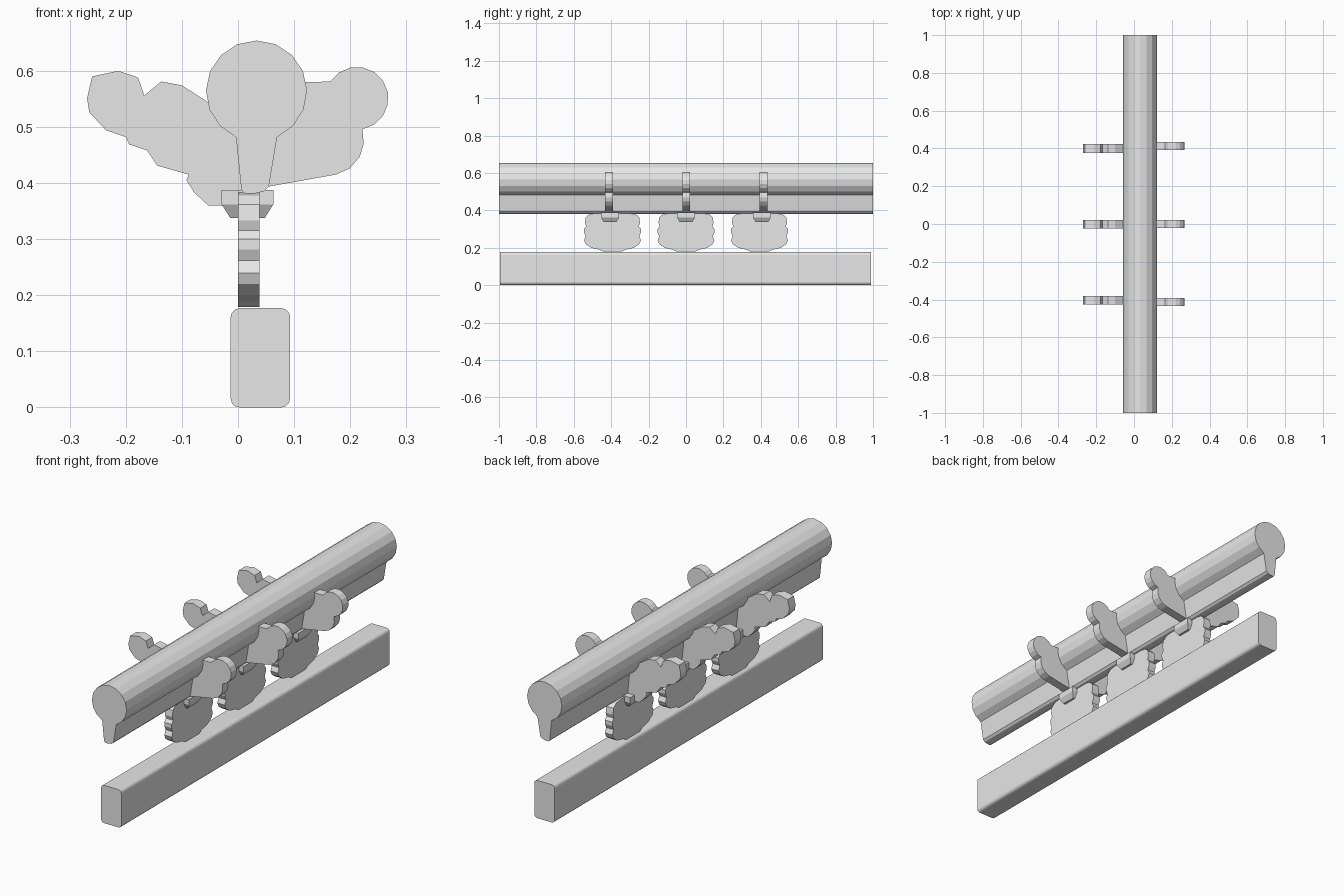
import bpy
import bmesh
from math import cos, sin, radians
from mathutils import Vector

cube = bpy.data.objects.get("Cube")
if cube:
    bpy.data.objects.remove(cube, do_unlink=True)

grey = bpy.data.materials.new("plain grey")
grey.use_nodes = True
grey.diffuse_color = (0.8, 0.8, 0.8, 1)
grey.node_tree.nodes["Principled BSDF"].inputs["Base Color"].default_value = (0.8, 0.8, 0.8, 1)


def finish(name, bm):
    bmesh.ops.recalc_face_normals(bm, faces=bm.faces)
    mesh = bpy.data.meshes.new(name)
    bm.to_mesh(mesh)
    bm.free()
    mesh.materials.append(grey)
    obj = bpy.data.objects.new(name, mesh)
    bpy.context.collection.objects.link(obj)
    return obj


def extrude(name, points, axis, start, end):
    """Extrude a closed profile along x (points are y, z) or y (points are x, z)."""
    bm = bmesh.new()
    if axis == "x":
        verts = [bm.verts.new((start, a, b)) for a, b in points]
        shift = Vector((end - start, 0, 0))
    else:
        verts = [bm.verts.new((a, start, b)) for a, b in points]
        shift = Vector((0, end - start, 0))
    face = bm.faces.new(verts)
    new = bmesh.ops.extrude_face_region(bm, geom=[face], use_keep_orig=True)["geom"]
    bmesh.ops.translate(bm, vec=shift, verts=[g for g in new if isinstance(g, bmesh.types.BMVert)])
    return finish(name, bm)


def arc(cx, cz, r, first, last, steps):
    angles = [radians(first + (last - first) * i / steps) for i in range(steps + 1)]
    return [(cx + r * cos(a), cz + r * sin(a)) for a in angles]


# Top rail: round head on a tapering stem
stem = [(0.006, 0.388), (0.012, 0.381), (0.028, 0.381), (0.046, 0.385), (0.055, 0.394)]
extrude("top_rail", arc(0.033, 0.564, 0.09, -66, 246, 14) + stem, "y", -1, 1)

# Bottom beam with softened long edges
r = 0.016
beam = (arc(0.093 - r, r, r, -90, 0, 3) + arc(0.093 - r, 0.177 - r, r, 0, 90, 3)
        + arc(r - 0.013, 0.177 - r, r, 90, 180, 3) + arc(r - 0.013, r, r, 180, 270, 3))
extrude("bottom_beam", beam, "y", -0.995, 0.99)

# Scalloped plate, half outline from bottom to top
half = [(0.05, 0.179), (0.07, 0.19), (0.115, 0.2), (0.144, 0.22), (0.152, 0.24),
        (0.143, 0.262), (0.152, 0.282), (0.152, 0.3), (0.141, 0.315), (0.147, 0.333),
        (0.143, 0.362), (0.125, 0.378), (0.09, 0.384)]
plate = half + [(-y, z) for y, z in reversed(half)]

# Jagged bracket on the -x side
jagged = [(0.01, 0.365), (-0.026, 0.36), (-0.053, 0.36), (-0.078, 0.383), (-0.092, 0.405),
          (-0.088, 0.415), (-0.144, 0.431), (-0.162, 0.458), (-0.194, 0.469), (-0.2, 0.482),
          (-0.235, 0.494), (-0.265, 0.526), (-0.269, 0.551), (-0.26, 0.59), (-0.213, 0.6),
          (-0.178, 0.588), (-0.167, 0.556), (-0.137, 0.581), (-0.1, 0.574), (-0.053, 0.544),
          (0.01, 0.52)]

# Rounded bracket on the +x side
rounded = ([(0.03, 0.39), (0.056, 0.394), (0.174, 0.415), (0.199, 0.426), (0.217, 0.447),
            (0.224, 0.47)] + arc(0.212, 0.551, 0.056, -80, 148, 10) + [(0.1, 0.58), (0.03, 0.54)])


def connector(name, y):
    """Block with a tapered underside."""
    bm = bmesh.new()
    rings = []
    for z, hx, hy in [(0.338, 0.031, 0.034), (0.362, 0.046, 0.048), (0.388, 0.046, 0.048)]:
        rings.append([bm.verts.new((0.017 + sx * hx, y + sy * hy, z))
                      for sx, sy in [(-1, -1), (1, -1), (1, 1), (-1, 1)]])
    for low, high in zip(rings, rings[1:]):
        for i in range(4):
            j = (i + 1) % 4
            bm.faces.new((low[i], low[j], high[j], high[i]))
    bm.faces.new(rings[0])
    bm.faces.new(rings[-1])
    finish(name, bm)


# Three repeated sets along the rail
for place, step in [("front", -1), ("middle", 0), ("back", 1)]:
    y = 0.406 * step
    extrude(place + "_scalloped_plate", [(a + 0.393 * step, b) for a, b in plate], "x", 0, 0.038)
    connector(place + "_connector", y)
    yj = 0.402 * step - 0.002
    extrude(place + "_jagged_bracket", jagged, "y", yj - 0.023, yj + 0.023)
    yr = 0.413 * step + 0.001
    extrude(place + "_rounded_bracket", rounded, "y", yr - 0.021, yr + 0.021)
